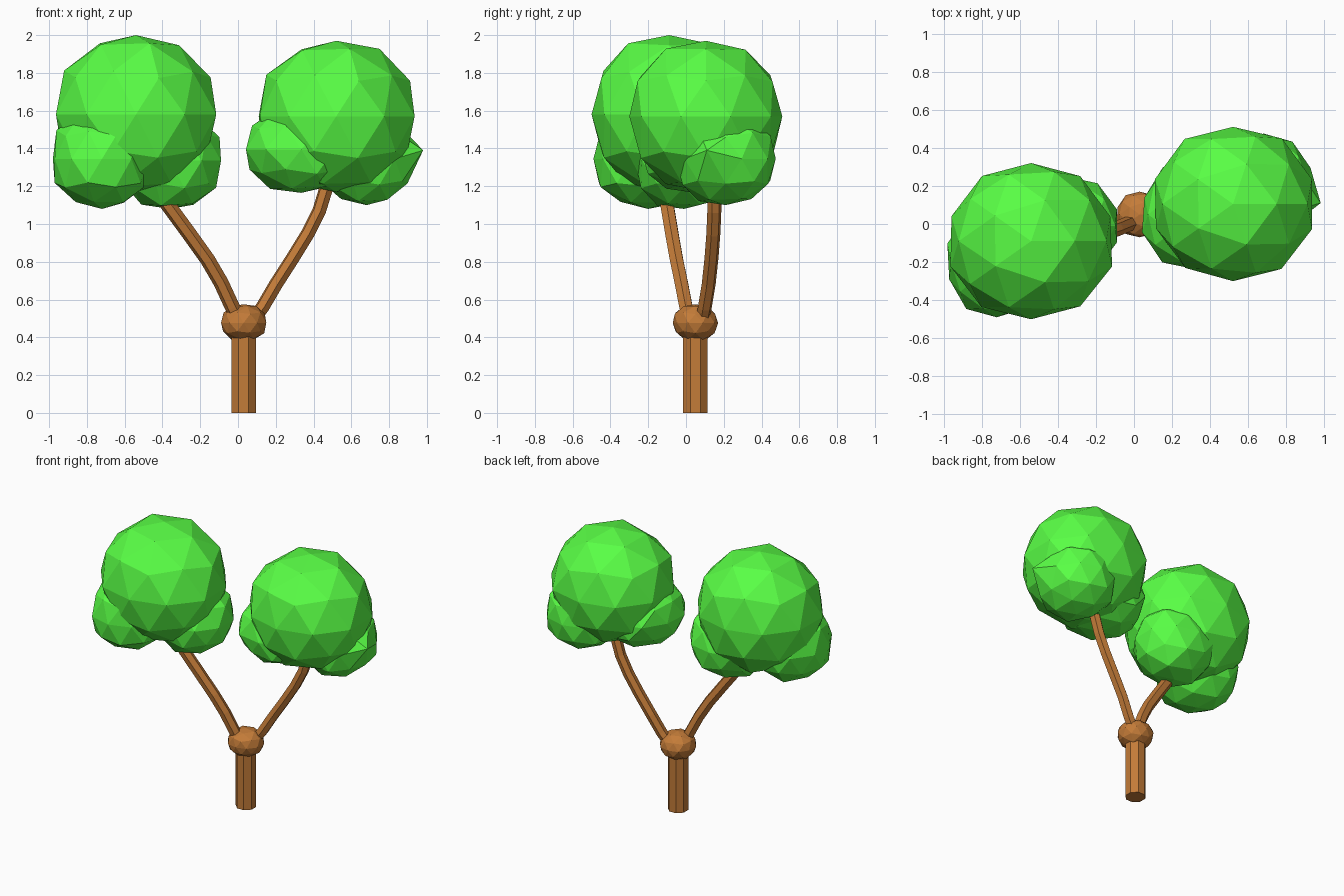
import bpy, math, random
from mathutils import Vector

if "Cube" in bpy.data.objects:
    bpy.data.objects.remove(bpy.data.objects["Cube"])

random.seed(4)


def material(name, color):
    m = bpy.data.materials.new(name)
    m.diffuse_color = color
    m.use_nodes = True
    m.node_tree.nodes["Principled BSDF"].inputs["Base Color"].default_value = m.diffuse_color
    return m


bark = material("bark", (0.55, 0.2, 0.04, 1))
leaf = material("leaf", (0.1, 1.0, 0.06, 1))


def blob(name, center, radii, mat, jitter, swell=1.0):
    """Faceted ball with uneven corners, swollen but kept inside its box."""
    bpy.ops.mesh.primitive_ico_sphere_add(subdivisions=2, radius=1, location=center)
    ob = bpy.context.object
    ob.name = name
    for v in ob.data.vertices:
        co = v.co * swell * (1 + random.uniform(-jitter, jitter))
        v.co = Vector(max(-1, min(1, c)) * r for c, r in zip(co, radii))
    ob.data.materials.append(mat)
    return ob


def branch(name, points, radius):
    """Low-sided tube that follows a curved path."""
    cu = bpy.data.curves.new(name, 'CURVE')
    cu.dimensions = '3D'
    cu.bevel_depth = radius
    cu.bevel_resolution = 1
    cu.use_fill_caps = True
    sp = cu.splines.new('POLY')
    sp.points.add(len(points) - 1)
    for p, co in zip(sp.points, points):
        p.co = (*co, 1)
    sp.use_smooth = False
    ob = bpy.data.objects.new(name, cu)
    bpy.context.collection.objects.link(ob)
    cu.materials.append(bark)


# Trunk and the knot where it forks
bpy.ops.mesh.primitive_cylinder_add(vertices=8, radius=0.07, depth=0.46,
                                    location=(0.03, 0.05, 0.23),
                                    rotation=(0, 0, math.radians(22.5)))
trunk = bpy.context.object
trunk.name = "trunk"
trunk.data.materials.append(bark)
blob("fork_knot", (0.03, 0.05, 0.477), (0.12, 0.12, 0.098), bark, 0.03, 1.04)

# Branches
branch("left_branch", [(0.01, 0.02, 0.48), (-0.03, 0.0, 0.56), (-0.09, -0.025, 0.69),
                       (-0.16, -0.05, 0.81), (-0.26, -0.075, 0.95),
                       (-0.37, -0.1, 1.1), (-0.47, -0.11, 1.25)], 0.04)
branch("right_branch", [(0.07, 0.085, 0.48), (0.13, 0.10, 0.56), (0.20, 0.12, 0.68),
                        (0.29, 0.135, 0.82), (0.37, 0.145, 0.95),
                        (0.43, 0.15, 1.07), (0.47, 0.15, 1.2), (0.49, 0.15, 1.3)], 0.038)

# Foliage: one large crown and two low clumps per branch
blob("left_crown", (-0.54, -0.09, 1.58), (0.425, 0.41, 0.42), leaf, 0.015, 1.04)
blob("left_front_clump", (-0.72, -0.2, 1.345), (0.26, 0.29, 0.265), leaf, 0.04, 1.05)
blob("left_inner_clump", (-0.36, -0.01, 1.335), (0.27, 0.26, 0.255), leaf, 0.04, 1.05)
blob("right_crown", (0.52, 0.105, 1.57), (0.415, 0.405, 0.4), leaf, 0.015, 1.04)
blob("right_inner_clump", (0.335, 0.05, 1.395), (0.295, 0.29, 0.23), leaf, 0.04, 1.04)
outer = blob("right_outer_clump", (0.68, 0.21, 1.345), (0.25, 0.265, 0.245), leaf, 0.04, 1.05)

# Pointed corner on the outer clump
tip = min(outer.data.vertices, key=lambda v: (v.co - Vector((0.26, -0.1, 0.04))).length)
tip.co = (0.3, -0.1, 0.045)
